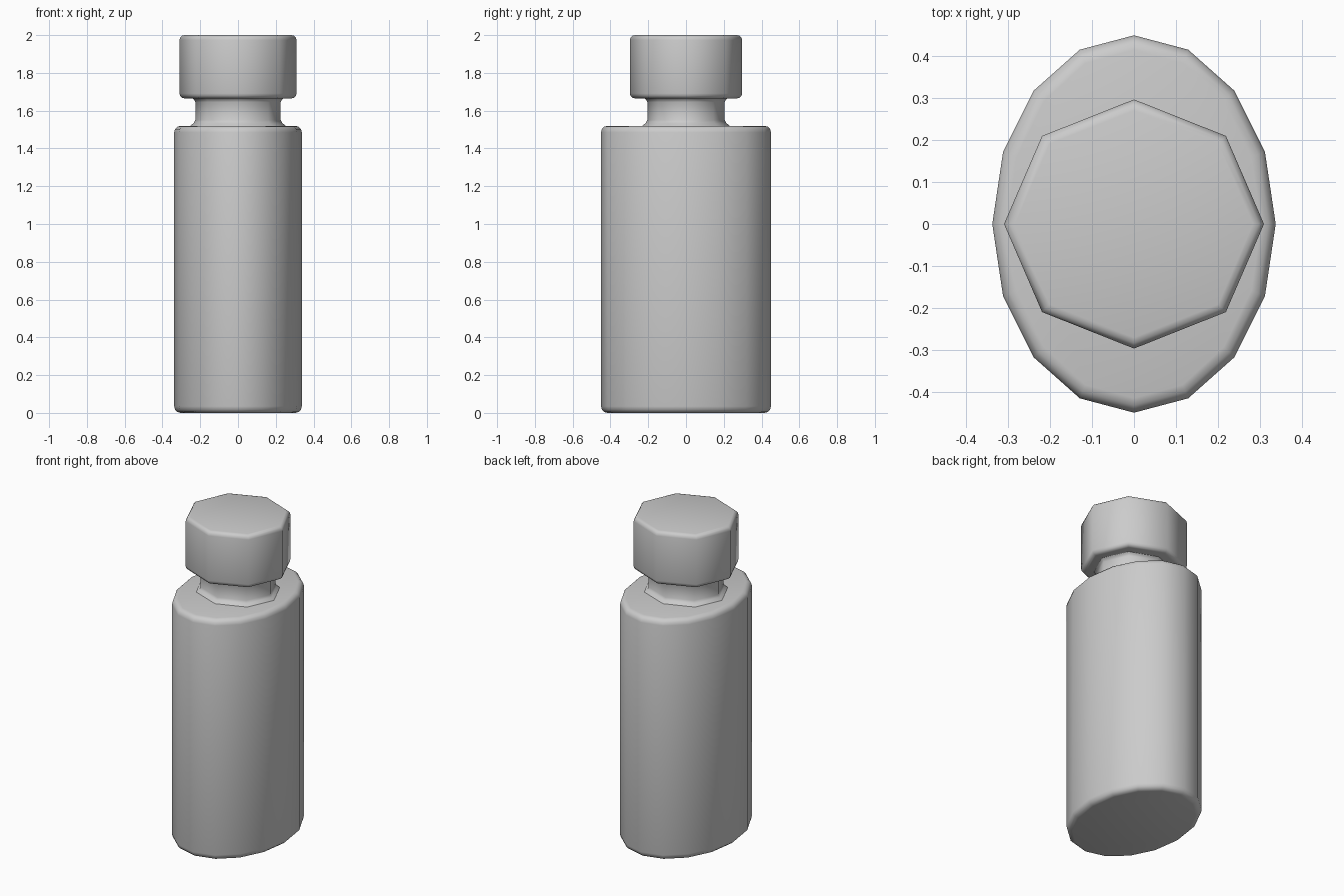
import bpy, bmesh, math

if "Cube" in bpy.data.objects:
    bpy.data.objects.remove(bpy.data.objects["Cube"])


def lathe(name, rx, ry, sides, profile):
    """Stack oval rings; profile rows are (inset from rx/ry, height)."""
    bm = bmesh.new()
    rings = []
    for inset, z in profile:
        rings.append([bm.verts.new(((rx - inset) * math.cos(2 * math.pi * i / sides),
                                    (ry - inset) * math.sin(2 * math.pi * i / sides), z))
                      for i in range(sides)])
    for a, b in zip(rings, rings[1:]):
        for i in range(sides):
            j = (i + 1) % sides
            bm.faces.new((a[i], a[j], b[j], b[i]))
    bm.faces.new(rings[0][::-1])
    bm.faces.new(rings[-1])
    mesh = bpy.data.meshes.new(name)
    bm.to_mesh(mesh)
    bm.free()
    obj = bpy.data.objects.new(name, mesh)
    bpy.context.collection.objects.link(obj)
    bpy.ops.object.select_all(action='DESELECT')
    obj.select_set(True)
    bpy.context.view_layer.objects.active = obj
    bpy.ops.object.shade_smooth_by_angle(angle=math.radians(60))
    return obj


def rounded(z0, z1, r, steps=3):
    """Straight wall with rounded bottom and top edges."""
    arc = [(r * (1 - math.sin(t)), r * (1 - math.cos(t)))
           for t in (math.pi / 2 * k / steps for k in range(steps + 1))]
    return [(i, z0 + h) for i, h in arc] + [(i, z1 - h) for i, h in reversed(arc)]


# Oval bottle body
lathe("bottle_body", 0.338, 0.45, 16, rounded(0, 1.52, 0.035))

# Neck, flared where it meets body and cap
lathe("bottle_neck", 0.226, 0.205, 8,
      [(-0.03, 1.515), (-0.022, 1.524), (-0.008, 1.534), (0, 1.55),
       (0, 1.645), (-0.006, 1.658), (-0.018, 1.668)])

# Eight-sided cap
lathe("bottle_cap", 0.31, 0.297, 8, rounded(1.665, 2.0, 0.026))
